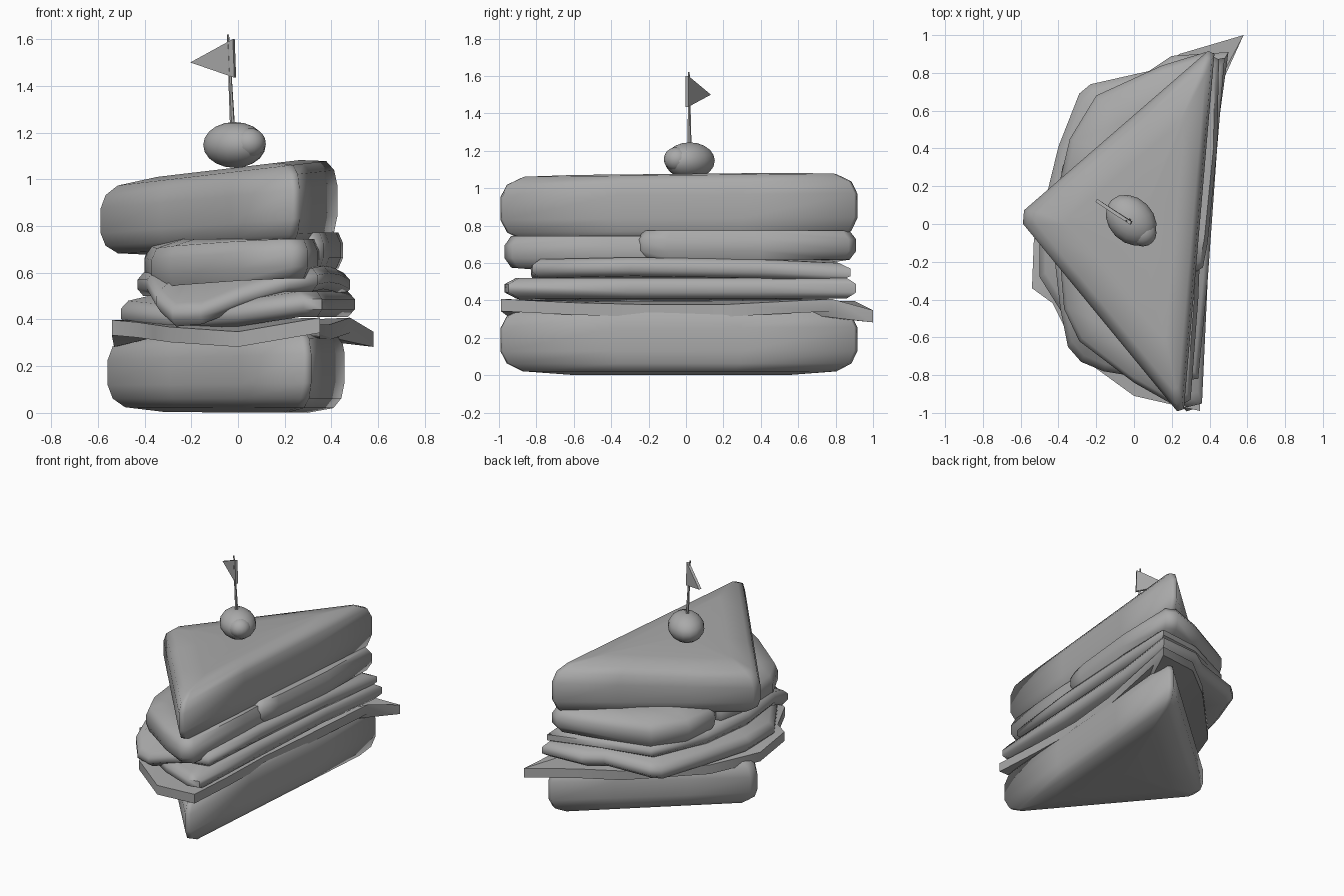
import bpy
import bmesh
import math
from mathutils import Vector, Matrix

default = bpy.data.objects.get("Cube")
if default:
    bpy.data.objects.remove(default, do_unlink=True)

# One plain grey for the whole model
grey = bpy.data.materials.new("plain grey")
grey.use_nodes = True
grey.diffuse_color = (0.4, 0.4, 0.4, 1)
grey.node_tree.nodes["Principled BSDF"].inputs["Base Color"].default_value = (0.4, 0.4, 0.4, 1)

# Edge profiles as (outline scale, height fraction), from bottom to top
PUFFY = [(0.88, -0.49), (0.965, -0.37), (1, -0.18), (1, 0.18), (0.965, 0.37), (0.88, 0.49)]
ROUNDED = [(0.94, -0.5), (1, -0.2), (1, 0.2), (0.94, 0.5)]
SQUARE = [(1, -0.5), (1, 0.5)]


def finish(name, bm, angle):
    """Turn a bmesh into a shaded, coloured object."""
    bmesh.ops.recalc_face_normals(bm, faces=bm.faces)
    mesh = bpy.data.meshes.new(name)
    bm.to_mesh(mesh)
    bm.free()
    mesh.materials.append(grey)
    obj = bpy.data.objects.new(name, mesh)
    bpy.context.collection.objects.link(obj)
    bpy.ops.object.select_all(action="DESELECT")
    obj.select_set(True)
    bpy.context.view_layer.objects.active = obj
    bpy.ops.object.shade_smooth_by_angle(angle=math.radians(angle))
    return obj


def slab(name, outline, base, thickness, profile, slope=0, taper=0, crown=0, angle=60):
    """Stack scaled copies of an outline; points are (x, y, droop)."""
    bm = bmesh.new()
    count = len(outline)
    cx = sum(p[0] for p in outline) / count
    cy = sum(p[1] for p in outline) / count

    def level(x, height):
        return base + slope * x + height * thickness * (1 + taper * x)

    def ring(scale, height, droop=1, lift=0):
        verts = []
        for x, y, dz in outline:
            px, py = cx + (x - cx) * scale, cy + (y - cy) * scale
            verts.append(bm.verts.new((px, py, level(px, height) + dz * droop + lift)))
        return verts

    # The middle of each slice stays flat, only its rim droops
    inner = 0.6
    rings = [ring(inner, -0.5, 0, -crown)]
    rings += [ring(scale, height) for scale, height in profile]
    rings.append(ring(inner, 0.5, 0, crown))
    for low, high in zip(rings, rings[1:]):
        for i in range(count):
            j = (i + 1) % count
            bm.faces.new((low[i], low[j], high[j], high[i]))
    for end, side in ((rings[0], -1), (rings[-1], 1)):
        centre = bm.verts.new((cx, cy, level(cx, side / 2) + side * crown))
        for i in range(count):
            bm.faces.new((end[i], end[(i + 1) % count], centre))
    return finish(name, bm, angle)


def bread_outline(tip, front, back, cut=0.05):
    """Triangle with each corner clipped and each side split."""
    corners = [Vector(c) for c in (tip, front, back)]
    points = []
    for i, corner in enumerate(corners):
        before, after = corners[i - 1], corners[(i + 1) % 3]
        points.append(corner + (before - corner).normalized() * cut)
        points.append(corner + (after - corner).normalized() * cut)
        points.append(corner.lerp(after, 0.33))
        points.append(corner.lerp(after, 0.67))
    return [(p.x, p.y, 0) for p in points]


# Bread wedges, a little thinner towards the tip
slab("lower_bread", bread_outline((-0.59, 0.03), (0.31, -1.03), (0.46, 0.95)),
     0.184, 0.33, PUFFY, slope=0.02, taper=0.15, crown=0.017, angle=80)
slab("upper_bread", bread_outline((-0.62, 0.04), (0.26, -1.03), (0.43, 0.95)),
     0.872, 0.33, PUFFY, slope=0.085, taper=0.2, crown=0.014, angle=80)

# Thin cheese sheet with bent corners
slab("cheese_slice", [
    (0.58, 1.0, -0.05), (0.48, 0.78, 0.01), (0.39, 0.2, -0.02), (0.35, -0.2, -0.02),
    (0.35, -0.6, -0.01), (0.35, -0.99, 0.01), (0, -0.91, -0.05), (-0.29, -0.7, -0.03),
    (-0.36, -0.56, -0.02), (-0.43, -0.42, -0.01), (-0.54, -0.34, 0),
    (-0.53, -0.08, -0.05), (-0.4, 0.3, -0.03), (0, 0.72, -0.02), (0.24, 0.9, 0)],
    0.365, 0.065, SQUARE, angle=35)

# Lower filling slice
slab("lower_filling", [
    (0.5, 0.91, 0), (0.43, 0.4, 0), (0.39, -0.3, 0), (0.36, -0.95, 0),
    (0.28, -0.97, 0), (0, -0.81, -0.04), (-0.3, -0.6, -0.06),
    (-0.5, -0.28, -0.04), (-0.5, 0, -0.04), (-0.4, 0.41, -0.03),
    (-0.29, 0.69, -0.04), (-0.23, 0.74, -0.03), (0.08, 0.81, 0), (0.2, 0.89, 0)],
    0.465, 0.11, ROUNDED)

# Middle filling slice, its front corner hanging down
slab("middle_filling", [
    (0.48, 0.88, -0.02), (0.44, 0.4, 0), (0.39, -0.3, 0.01), (0.34, -0.82, 0),
    (0.22, -0.83, -0.01), (0.02, -0.81, -0.07), (-0.16, -0.78, -0.14),
    (-0.28, -0.73, -0.15), (-0.35, -0.65, -0.09), (-0.39, -0.45, -0.02),
    (-0.43, -0.1, -0.02), (-0.38, 0.3, -0.02), (-0.2, 0.68, -0.03), (0.15, 0.82, 0)],
    0.57, 0.1, ROUNDED)

# Two upper slices that overlap side by side
slab("upper_filling_front", [
    (0.3, -0.93, 0), (0.34, -0.4, 0), (0.36, 0.1, 0), (0, 0.25, 0),
    (-0.36, 0.12, -0.02), (-0.4, -0.1, -0.03), (-0.37, -0.45, -0.04),
    (-0.29, -0.62, -0.03), (0, -0.84, -0.01), (0.23, -0.97, 0)],
    0.66, 0.17, ROUNDED)
slab("upper_filling_back", [
    (0.45, 0.87, 0), (0.44, 0.4, 0), (0.39, -0.1, 0), (0.365, -0.23, 0), (0.32, -0.26, 0),
    (0, -0.1, 0), (-0.3, 0.08, -0.03), (-0.39, 0.24, -0.04),
    (-0.34, 0.45, -0.05), (-0.2, 0.68, -0.04), (0.15, 0.84, -0.01), (0.38, 0.91, 0)],
    0.695, 0.155, ROUNDED)


def ball(name, centre, radii, turn=0):
    bm = bmesh.new()
    bmesh.ops.create_uvsphere(bm, u_segments=16, v_segments=10, radius=1)
    place = Matrix.Translation(centre) @ Matrix.Rotation(math.radians(turn), 4, "Z")
    bm.transform(place @ Matrix.Diagonal((*radii, 1)))
    return finish(name, bm, 60)


# Olive and its stuffing
ball("olive", (-0.015, 0.02, 1.147), (0.15, 0.118, 0.098), turn=-45)
ball("olive_stuffing", (0.047, -0.047, 1.155), (0.072, 0.072, 0.065), turn=-45)

# Toothpick
low, high = Vector((-0.02, 0.02, 1.15)), Vector((-0.043, 0.015, 1.62))
shaft = high - low
bm = bmesh.new()
bmesh.ops.create_cone(bm, cap_ends=True, segments=6, radius1=0.012,
                      radius2=0.005, depth=shaft.length)
turn = shaft.to_track_quat("Z", "Y").to_matrix().to_4x4()
bm.transform(Matrix.Translation((low + high) / 2) @ turn)
finish("toothpick", bm, 40)

# Triangular flag wrapped on the toothpick
bm = bmesh.new()
sides = []
for offset in (-0.008, 0.008):
    shift = Vector((offset * 0.5, offset, 0))
    points = [(-0.018, 0.005, 1.6), (-0.012, 0.005, 1.435), (-0.2, 0.125, 1.5)]
    sides.append([bm.verts.new(Vector(p) + shift) for p in points])
bm.faces.new(sides[0])
bm.faces.new(reversed(sides[1]))
for i in range(3):
    j = (i + 1) % 3
    bm.faces.new((sides[0][i], sides[0][j], sides[1][j], sides[1][i]))
finish("flag", bm, 30)
